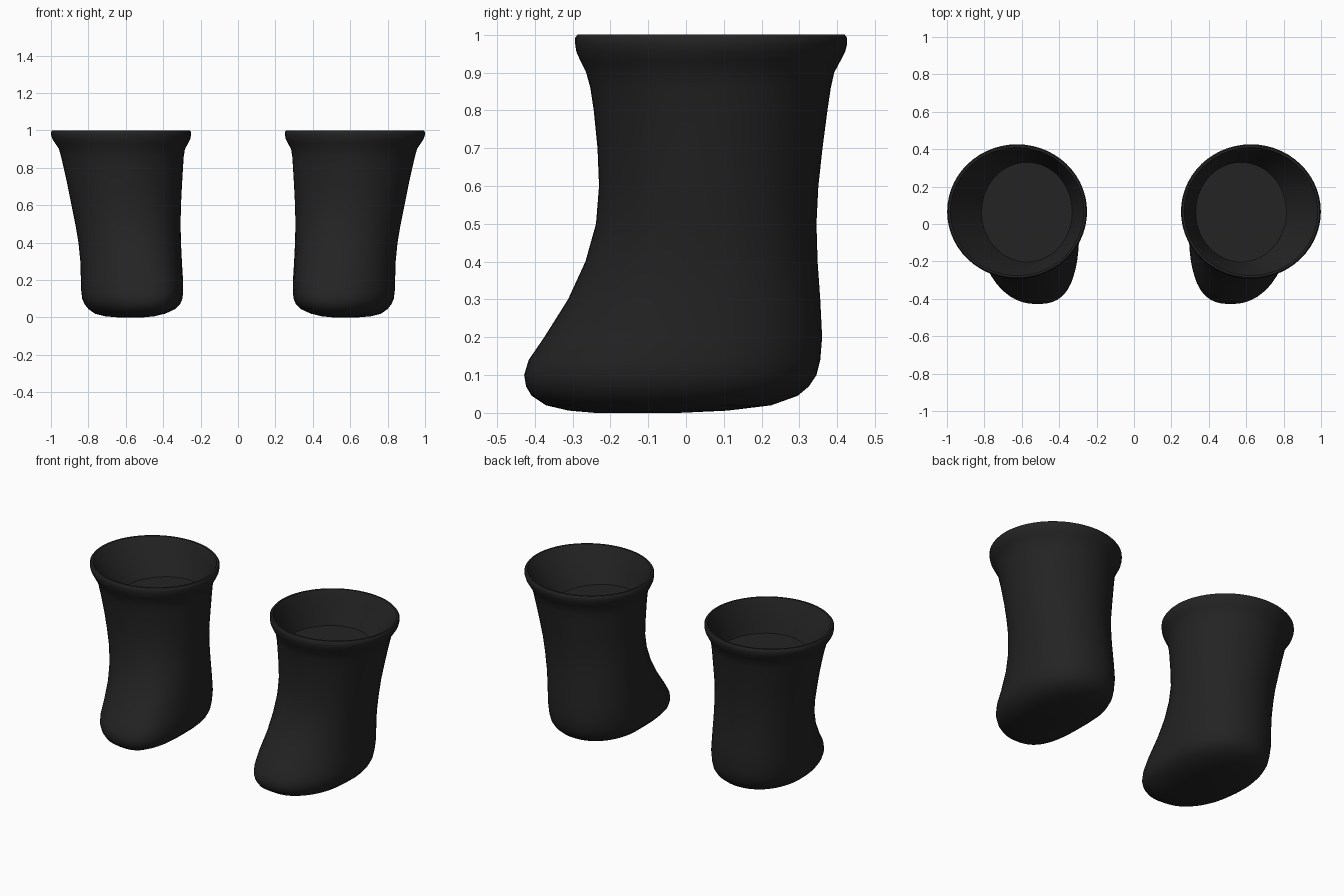
import bpy, bmesh, math

SEG = 56

rubber = bpy.data.materials.new("black rubber")
rubber.diffuse_color = (0.017, 0.017, 0.017, 1)

# Outer shell rings: z, inner side x, outer side x, toe y, heel y
SHELL = [
    (0.000, 0.52, 0.64, -0.24, -0.02),
    (0.006, 0.45, 0.71, -0.31, 0.11),
    (0.020, 0.39, 0.765, -0.37, 0.225),
    (0.045, 0.335, 0.80, -0.408, 0.295),
    (0.07, 0.31, 0.82, -0.423, 0.325),
    (0.10, 0.297, 0.833, -0.428, 0.345),
    (0.14, 0.293, 0.838, -0.416, 0.355),
    (0.20, 0.294, 0.84, -0.375, 0.36),
    (0.30, 0.300, 0.843, -0.312, 0.355),
    (0.40, 0.305, 0.853, -0.266, 0.348),
    (0.50, 0.307, 0.87, -0.238, 0.345),
    (0.60, 0.305, 0.89, -0.230, 0.350),
    (0.70, 0.300, 0.91, -0.234, 0.361),
    (0.80, 0.294, 0.932, -0.244, 0.374),
    (0.86, 0.290, 0.946, -0.253, 0.383),
    (0.90, 0.284, 0.957, -0.264, 0.392),
    (0.93, 0.267, 0.977, -0.279, 0.408),
    (0.955, 0.255, 0.993, -0.290, 0.421),
    (0.975, 0.251, 0.999, -0.293, 0.426),
    (0.992, 0.251, 0.999, -0.293, 0.426),
    (1.000, 0.257, 0.993, -0.287, 0.420),
]
# Lining rings from the rim down to the insole
LINING = [
    (1.000, 0.268, 0.982, -0.276, 0.409),
    (0.985, 0.275, 0.970, -0.270, 0.402),
    (0.93, 0.293, 0.925, -0.246, 0.382),
    (0.88, 0.308, 0.88, -0.228, 0.362),
    (0.80, 0.330, 0.815, -0.203, 0.330),
]


def ring(bm, side, z, x0, x1, y0, y1):
    """Egg-shaped cross-section whose toe leans towards the other boot."""
    low = max(0.0, min(1.0, (0.6 - z) / 0.4))     # 1 in the foot, 0 in the shaft
    cx, rx = (x0 + x1) / 2, (x1 - x0) / 2
    cy = (y0 + y1) / 2 * (1 - low) + (y0 + 0.58 * (y1 - y0)) * low
    verts = []
    for i in range(SEG):
        a = 2 * math.pi * i / SEG
        c, s = math.cos(a), math.sin(a)
        n = 2 + (0.4 * low if s < 0 else 0.15 * low)
        px = math.copysign(abs(c) ** (2 / n), c)
        py = math.copysign(abs(s) ** (2 / n), s)
        x, y = cx + rx * px, cy + py * ((y1 - cy) if s > 0 else (cy - y0))
        if s < 0:
            x -= 0.05 * low * py * py
        verts.append(bm.verts.new((side * x, y, z)))
    return verts


def boot(name, side):
    bm = bmesh.new()
    rings = [ring(bm, side, *r) for r in SHELL + LINING]
    for a, b in zip(rings, rings[1:]):
        for i in range(SEG):
            j = (i + 1) % SEG
            bm.faces.new((a[i], a[j], b[j], b[i]))
    bm.faces.new(rings[0])      # sole
    bm.faces.new(rings[-1])     # insole
    bmesh.ops.recalc_face_normals(bm, faces=bm.faces)
    me = bpy.data.meshes.new(name)
    bm.to_mesh(me)
    bm.free()
    me.materials.append(rubber)
    ob = bpy.data.objects.new(name, me)
    bpy.context.collection.objects.link(ob)
    bpy.ops.object.select_all(action='DESELECT')
    ob.select_set(True)
    bpy.context.view_layer.objects.active = ob
    bpy.ops.object.shade_smooth_by_angle(angle=math.radians(50))


boot("right_boot", 1)
boot("left_boot", -1)
